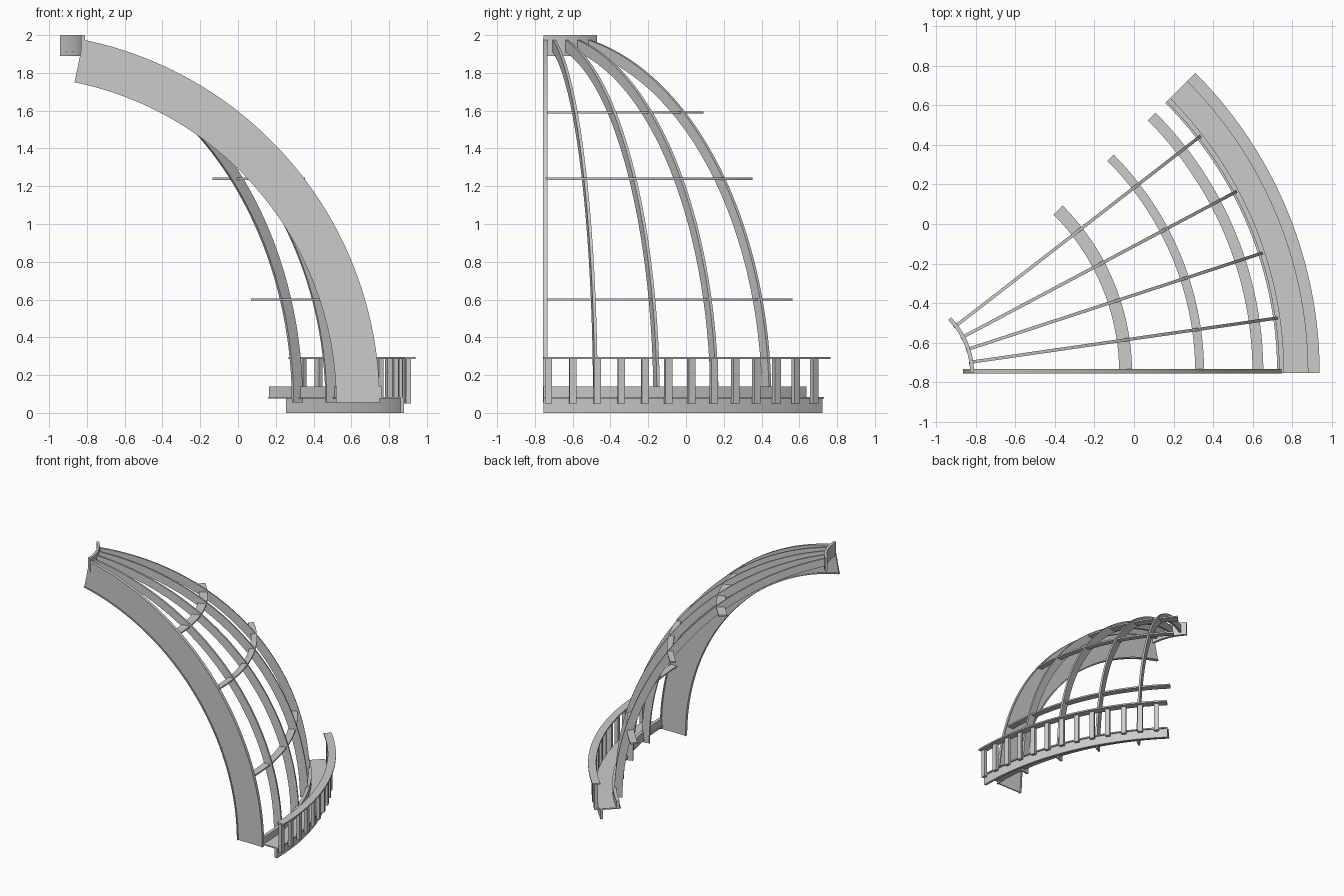
import bpy, bmesh
from math import sin, cos, radians, pi

if "Cube" in bpy.data.objects:
    bpy.data.objects.remove(bpy.data.objects["Cube"])

CX, CY, CZ = -1.21, -0.755, 0.055   # centre of the dome
R = 1.96                            # outer radius of the dome
WEDGE = radians(45)
TOP = radians(78.5)


def sweep(name, profile, a0, a1, n, place):
    """Sweep a closed 2D profile through angles a0..a1, capped at the ends."""
    bm = bmesh.new()
    rows = []
    for i in range(n + 1):
        a = a0 + (a1 - a0) * i / n
        rows.append([bm.verts.new(place(p, q, a)) for p, q in profile])
    m = len(profile)
    for A, B in zip(rows, rows[1:]):
        for j in range(m):
            k = (j + 1) % m
            bm.faces.new((A[j], A[k], B[k], B[j]))
    bm.faces.new(rows[0])
    bm.faces.new(rows[-1])
    bmesh.ops.recalc_face_normals(bm, faces=bm.faces)
    me = bpy.data.meshes.new(name)
    bm.to_mesh(me)
    bm.free()
    ob = bpy.data.objects.new(name, me)
    bpy.context.collection.objects.link(ob)
    bpy.context.view_layer.objects.active = ob
    ob.select_set(True)
    bpy.ops.object.shade_smooth_by_angle(angle=radians(30))
    ob.select_set(False)
    return ob


def rect(p0, p1, q0, q1):
    return [(p0, q0), (p1, q0), (p1, q1), (p0, q1)]


def ring(name, r0, r1, z0, z1, a0=0, a1=WEDGE, n=40):
    """Horizontal band around the dome axis."""
    return sweep(name, rect(r0, r1, z0, z1), a0, a1, n,
                 lambda r, z, a: (CX + r * cos(a), CY + r * sin(a), z))


def rib(name, profile, angle):
    """Curved rib rising towards the crown; profile = (radius, sideways)."""
    c, s = cos(angle), sin(angle)
    return sweep(name, profile, 0, TOP, 48,
                 lambda r, t, e: (CX + r * cos(e) * c - t * s,
                                  CY + r * cos(e) * s + t * c,
                                  CZ + r * sin(e)))


# Deep front arch: thin web with flanged edges
ri, f = R - 0.23, 0.009
rib("front_arch", [(ri, -.003), (ri + f, -.003), (ri + f, .004), (R - f, .004),
                   (R - f, -.003), (R, -.003), (R, .022), (R - f, .022),
                   (R - f, .014), (ri + f, .014), (ri + f, .022), (ri, .022)], 0)

# Slender ribs
for i, deg in enumerate((8.2, 18.1, 28.0, 37.8)):
    rib(f"rib_{i+1}", rect(R - 0.062, R, -.008, .008), radians(deg))

# Horizontal purlins
for i, (z, r0, r1) in enumerate(((1.59, 1.135, 1.20), (1.24, 1.52, 1.565), (0.60, 1.81, 1.865))):
    ring(f"purlin_{i+1}", r0, r1, z - .006, z + .006, radians(.5))

# Crown ring
ring("crown_ring", .38, .40, 1.89, 2.0, n=24)

# Walkway: fascia, floor and kerb
ring("fascia", 2.07, 2.09, 0, .075)
ring("walkway_floor", 1.935, 2.10, .075, .085)
ring("kerb", 1.945, 1.97, .085, .14)

# Railing
ring("handrail", 2.09, 2.15, .284, .296)
half = 0.019 / 2.12
for i in range(13):
    a = radians(.75 + 3.5 * i)
    ring(f"baluster_{i+1}", 2.10, 2.125, .05, .286, a - half, a + half, 1)
